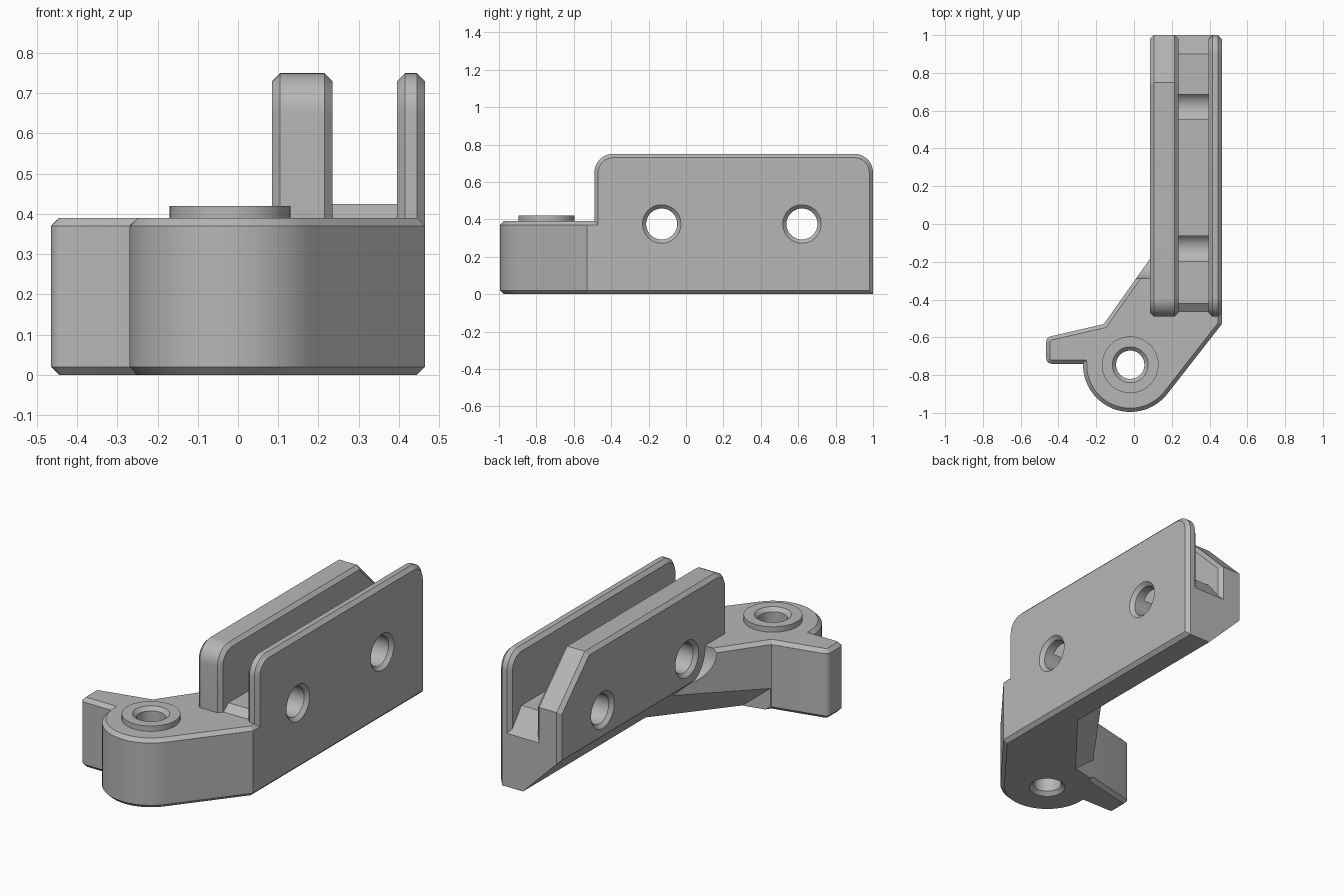
import bpy, bmesh, math
from mathutils import Vector

if "Cube" in bpy.data.objects:
    bpy.data.objects.remove(bpy.data.objects["Cube"], do_unlink=True)

grey = bpy.data.materials.new("plain grey")
grey.use_nodes = True
grey.diffuse_color = (0.47, 0.47, 0.47, 1)
grey.node_tree.nodes["Principled BSDF"].inputs["Base Color"].default_value = grey.diffuse_color

CHAMFER = 0.02
# axis -> mapping of profile (u, v) and distance w along the axis
MAPS = {"x": lambda u, v, w: (w, u, v),
        "y": lambda u, v, w: (u, w, v),
        "z": lambda u, v, w: (u, v, w)}


def make(name, bm):
    bmesh.ops.recalc_face_normals(bm, faces=bm.faces)
    mesh = bpy.data.meshes.new(name)
    bm.to_mesh(mesh)
    bm.free()
    mesh.materials.append(grey)
    obj = bpy.data.objects.new(name, mesh)
    bpy.context.scene.collection.objects.link(obj)
    return obj


def loft(name, rings):
    bm = bmesh.new()
    loops = [[bm.verts.new(p) for p in ring] for ring in rings]
    for a, b in zip(loops, loops[1:]):
        for i in range(len(a)):
            j = (i + 1) % len(a)
            bm.faces.new((a[i], a[j], b[j], b[i]))
    bm.faces.new(loops[0])
    bm.faces.new(loops[-1])
    return make(name, bm)


def hull(name, points):
    bm = bmesh.new()
    for p in points:
        bm.verts.new(p)
    bmesh.ops.convex_hull(bm, input=bm.verts[:])
    return make(name, bm)


def arc(cx, cy, r, start, end, steps):
    angles = [math.radians(start + (end - start) * i / steps) for i in range(steps + 1)]
    return [(cx + r * math.cos(a), cy + r * math.sin(a)) for a in angles]


def inset(profile, d):
    """Move every side of a counter-clockwise profile inward by d."""
    pts = [Vector(p) for p in profile]
    result = []
    for i, p in enumerate(pts):
        e1 = (p - pts[i - 1]).normalized()
        e2 = (pts[(i + 1) % len(pts)] - p).normalized()
        n1, n2 = Vector((-e1.y, e1.x)), Vector((-e2.y, e2.x))
        result.append(p + (n1 + n2) * d / (1 + n1.dot(n2)))
    return result


def prism(name, axis, profile, lo, hi, c=0.0):
    put = MAPS[axis]
    small = inset(profile, c) if c else profile
    levels = [(small, lo), (profile, lo + c), (profile, hi - c), (small, hi)]
    if not c:
        levels = levels[::3]
    return loft(name, [[put(u, v, w) for u, v in ring] for ring, w in levels])


def spindle(name, axis, centre, stations, sides=48):
    put = MAPS[axis]
    return loft(name, [[put(u, v, w) for u, v in arc(*centre, r, 0, 360, sides)[:-1]]
                       for w, r in stations])


def combine(target, tool, operation):
    mod = target.modifiers.new(tool.name, "BOOLEAN")
    mod.operation, mod.object, mod.solver = operation, tool, "EXACT"
    graph = bpy.context.evaluated_depsgraph_get()
    mesh = bpy.data.meshes.new_from_object(target.evaluated_get(graph))
    target.modifiers.clear()
    target.data = mesh
    bpy.data.objects.remove(tool, do_unlink=True)


# Clamp: thin wall, thick wall with sloped back corner, and channel floor
FRONT, BACK, TOP, R = -0.49, 1.0, 0.75, 0.1
front_corner = arc(FRONT + R, TOP - R, R, 90, 180, 10)
back_corner = arc(BACK - R, TOP - R, R, 0, 90, 10)
base = [(FRONT, 0), (BACK, 0)]
bracket = prism("bracket", "x", base + back_corner + front_corner, 0.395, 0.465, CHAMFER)
thick = prism("thick_wall", "x", base + [(BACK, 0.5), (0.75, TOP)] + front_corner,
              0.085, 0.235, CHAMFER)
floor = prism("channel_floor", "x", base + [(BACK, 0.3), (0.9, 0.425), (-0.42, 0.425),
              (FRONT, 0.37)], 0.213, 0.417)
combine(bracket, floor, "UNION")
combine(bracket, thick, "UNION")

# Sloped underside of the thick wall
under = prism("underside_cut", "y", [(0.335, -0.02), (0.035, 0.28), (0.035, -0.02)], -0.7, 1.2)
combine(bracket, under, "DIFFERENCE")

# Pivot block with side arm
PIVOT = (-0.02, -0.745)
outline = (arc(-0.435, -0.71, 0.03, 180, 270, 5) + arc(*PIVOT, 0.25, 179, 322, 32)
           + [(0.465, -0.53), (0.465, 0.12), (0.3, 0.12), (-0.16, -0.53)]
           + arc(-0.435, -0.624, 0.03, 103, 180, 5))
block = prism("pivot_block", "z", outline, 0, 0.39, CHAMFER)

# Sloped underside beside the arm
edge = [(-0.005, -0.492), (0.495, 0.133), (0.345, 0.253), (-0.315, -0.563)]
slope = hull("arm_underside_cut", [(x, y, z) for (x, y), top in zip(edge, (0, 0, 0.25, 0.25))
                                   for z in (-0.1, top)])
combine(block, slope, "DIFFERENCE")

# Clearance scoop in front of the first cross hole
HOLE_Z = 0.375
scoop = spindle("scoop", "x", (-0.13, HOLE_Z), [(-0.3, 0.16), (0.15, 0.16)])
combine(block, scoop, "DIFFERENCE")
combine(bracket, block, "UNION")

# Raised boss and pivot hole, countersunk at both ends
boss = spindle("pivot_boss", "z", PIVOT, [(0.3, 0.15), (0.42, 0.15)])
combine(bracket, boss, "UNION")
bore = spindle("pivot_bore", "z", PIVOT, [(-0.02, 0.115), (0.02, 0.075), (0.4, 0.075), (0.44, 0.115)])
combine(bracket, bore, "DIFFERENCE")

# Cross holes through both walls
for y in (-0.13, 0.62):
    hole = spindle("cross_hole", "x", (y, HOLE_Z),
                   [(0.065, 0.123), (0.105, 0.083), (0.445, 0.083), (0.485, 0.123)])
    combine(bracket, hole, "DIFFERENCE")

bpy.ops.object.select_all(action="DESELECT")
bracket.select_set(True)
bpy.context.view_layer.objects.active = bracket
bpy.ops.object.shade_smooth_by_angle(angle=math.radians(25))
